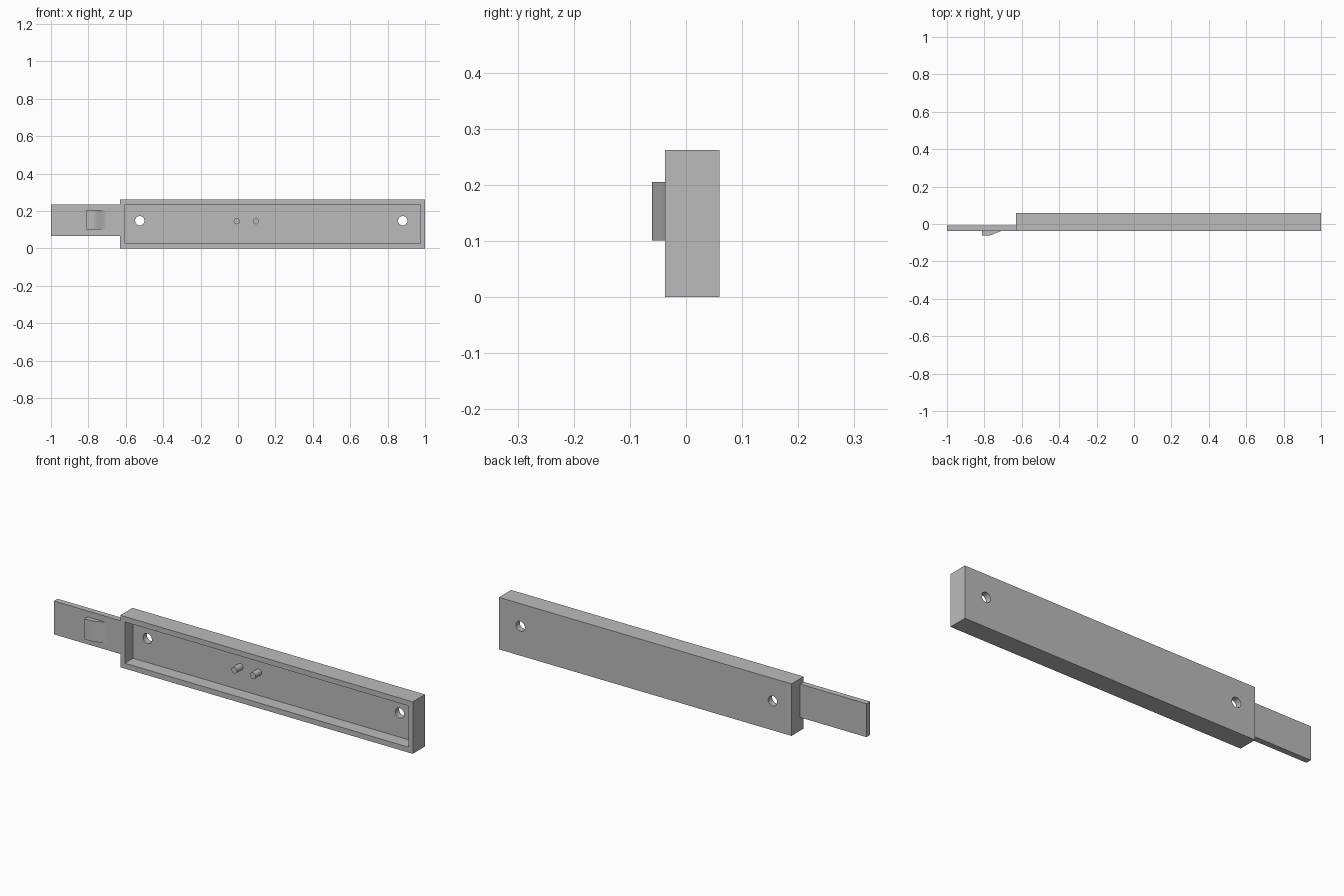
import bpy
import bmesh
from math import radians
from mathutils import Matrix, Vector

old = bpy.data.objects.get("Cube")
if old:
    bpy.data.objects.remove(old, do_unlink=True)

grey = bpy.data.materials.new("plain_grey")
grey.use_nodes = True
colour = (0.5, 0.5, 0.5, 1)
grey.diffuse_color = colour
grey.node_tree.nodes["Principled BSDF"].inputs["Base Color"].default_value = colour

FRONT, BACK, FLOOR = -0.037, 0.06, 0.029
MID_Z = 0.148


def make(name, bm):
    bmesh.ops.recalc_face_normals(bm, faces=bm.faces)
    mesh = bpy.data.meshes.new(name)
    bm.to_mesh(mesh)
    bm.free()
    mesh.materials.append(grey)
    obj = bpy.data.objects.new(name, mesh)
    bpy.context.collection.objects.link(obj)
    return obj


def box(name, lo, hi):
    lo, hi = Vector(lo), Vector(hi)
    bm = bmesh.new()
    bmesh.ops.create_cube(bm, size=1, matrix=Matrix.Translation((lo + hi) / 2)
                          @ Matrix.Diagonal((hi - lo).to_4d()))
    return make(name, bm)


def rod(name, x, z, radius, y0, y1):
    """Cylinder lying along y."""
    bm = bmesh.new()
    bmesh.ops.create_cone(bm, cap_ends=True, segments=32, radius1=radius,
                          radius2=radius, depth=y1 - y0,
                          matrix=Matrix.Translation((x, (y0 + y1) / 2, z))
                          @ Matrix.Rotation(radians(90), 4, 'X'))
    return make(name, bm)


def activate(obj):
    bpy.ops.object.select_all(action='DESELECT')
    obj.select_set(True)
    bpy.context.view_layer.objects.active = obj


def cut(obj, cutter):
    cutter.hide_render = True
    mod = obj.modifiers.new("cut", 'BOOLEAN')
    mod.operation = 'DIFFERENCE'
    mod.solver = 'EXACT'
    mod.object = cutter
    activate(obj)
    bpy.ops.object.modifier_apply(modifier=mod.name)
    bpy.data.objects.remove(cutter, do_unlink=True)


def smooth(obj):
    activate(obj)
    bpy.ops.object.shade_smooth_by_angle(angle=radians(30))


# Open-fronted tray with two screw holes
tray = box("tray", (-0.63, FRONT, 0), (1, BACK, 0.262))
cut(tray, box("cavity_cutter", (-0.605, FRONT - 0.1, 0.027), (0.975, FLOOR, 0.235)))
for x in (-0.525, 0.881):
    cut(tray, rod("hole_cutter", x, MID_Z, 0.025, 0, 0.1))
smooth(tray)

# Two pegs standing on the tray floor
for side, x in (("right", -0.007), ("left", 0.096)):
    smooth(rod(side + "_peg", x, 0.145, 0.016, -0.02, FLOOR + 0.005))

# Thin tongue at the end
box("tongue", (-1, FRONT, 0.067), (-0.63, -0.008, 0.235))

# Catch on the tongue: flat top running down in a gentle curve
profile = [(-0.812, FRONT + 0.005), (-0.812, -0.061)]
steps = 10
for i in range(steps + 1):
    t = i / steps
    ease = 0.5 * t + 0.5 * t * t * (3 - 2 * t)
    profile.append((-0.772 + 0.066 * t, -0.061 + (FRONT + 0.061) * ease))
profile.append((-0.706, FRONT + 0.005))
bm = bmesh.new()
base = bm.faces.new([bm.verts.new((x, y, 0.101)) for x, y in profile])
side = bmesh.ops.extrude_face_region(bm, geom=[base])["geom"]
bmesh.ops.translate(bm, vec=(0, 0, 0.104),
                    verts=[v for v in side if isinstance(v, bmesh.types.BMVert)])
smooth(make("catch", bm))
